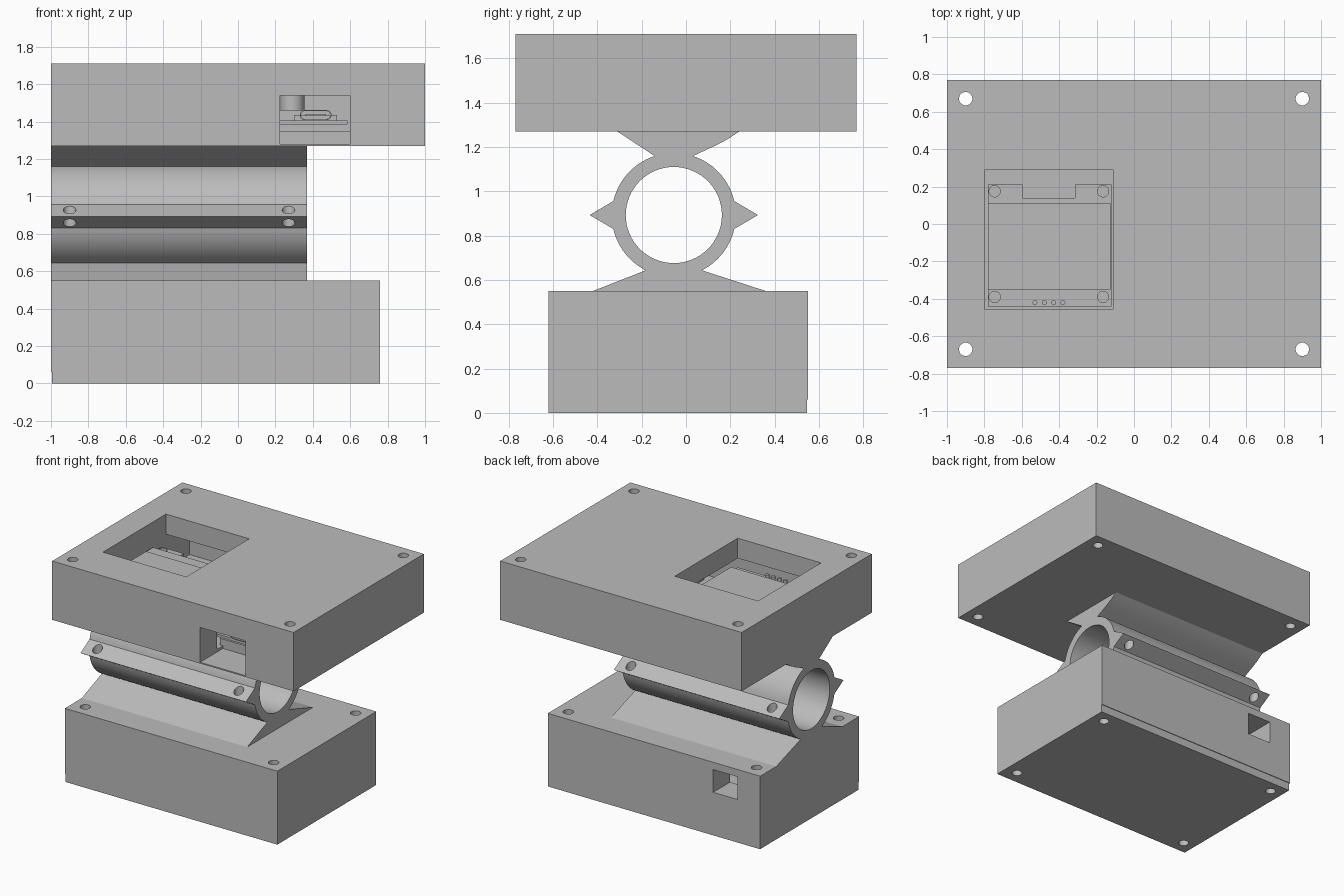
import bpy, bmesh
from math import radians, cos, sin
from mathutils import Matrix

cube = bpy.data.objects.get("Cube")
if cube:
    bpy.data.objects.remove(cube, do_unlink=True)

# Single plain grey material
grey = bpy.data.materials.new("plain_grey")
grey.use_nodes = True
colour = (0.5, 0.5, 0.5, 1)
grey.diffuse_color = colour
grey.node_tree.nodes["Principled BSDF"].inputs["Base Color"].default_value = colour


def add_object(name, bm):
    bmesh.ops.recalc_face_normals(bm, faces=bm.faces)
    mesh = bpy.data.meshes.new(name)
    bm.to_mesh(mesh)
    bm.free()
    mesh.materials.append(grey)
    obj = bpy.data.objects.new(name, mesh)
    bpy.context.collection.objects.link(obj)
    return obj


def add_box(bm, x, y, z):
    size = Matrix.Diagonal((x[1] - x[0], y[1] - y[0], z[1] - z[0], 1))
    centre = Matrix.Translation((sum(x) / 2, sum(y) / 2, sum(z) / 2))
    bmesh.ops.create_cube(bm, size=1, matrix=centre @ size)


def box(name, x, y, z):
    bm = bmesh.new()
    add_box(bm, x, y, z)
    return add_object(name, bm)


def posts(name, spots, radius, z):
    """Upright cylinders at each (x, y) spot."""
    bm = bmesh.new()
    for x, y in spots:
        bmesh.ops.create_cone(bm, cap_ends=True, segments=32, radius1=radius, radius2=radius,
                              depth=z[1] - z[0], matrix=Matrix.Translation((x, y, sum(z) / 2)))
    return add_object(name, bm)


def extrude_profile(name, points, x):
    """Extrude a (y, z) outline along x."""
    bm = bmesh.new()
    face = bm.faces.new([bm.verts.new((x[0], y, z)) for y, z in points])
    moved = bmesh.ops.extrude_face_region(bm, geom=[face])["geom"]
    bmesh.ops.translate(bm, vec=(x[1] - x[0], 0, 0),
                        verts=[v for v in moved if isinstance(v, bmesh.types.BMVert)])
    return add_object(name, bm)


def cut(obj, *cutters):
    bpy.context.view_layer.objects.active = obj
    for cutter in cutters:
        mod = obj.modifiers.new("cut", "BOOLEAN")
        mod.operation = "DIFFERENCE"
        mod.solver = "EXACT"
        mod.object = cutter
        bpy.ops.object.modifier_apply(modifier=mod.name)
    for cutter in cutters:
        bpy.data.objects.remove(cutter, do_unlink=True)


def smooth(obj):
    bpy.ops.object.select_all(action="DESELECT")
    obj.select_set(True)
    bpy.context.view_layer.objects.active = obj
    bpy.ops.object.shade_smooth_by_angle(angle=radians(25))


# Upper housing: hollow, display window on top, port in front, corner holes
upper = box("upper_housing", (-1, 1), (-0.77, 0.77), (1.27, 1.71))
cut(upper,
    box("cavity", (-0.8, 0.8), (-0.57, 0.57), (1.3, 1.56)),
    box("window", (-0.8, -0.11), (-0.455, 0.29), (1.5, 1.8)),
    box("port", (0.225, 0.6), (-0.8, -0.5), (1.28, 1.54)),
    posts("holes", [(x, y) for x in (-0.9, 0.9) for y in (-0.67, 0.67)], 0.036, (1.2, 1.8)))
smooth(upper)

# Lower housing: hollow with a rear cable opening, closed by a thin lid
corners = [(x, y) for x in (-0.9, 0.66) for y in (-0.52, 0.45)]
lower = box("lower_housing", (-1, 0.76), (-0.62, 0.55), (0.06, 0.55))
cut(lower,
    box("cavity", (-0.8, 0.56), (-0.42, 0.35), (0, 0.5)),
    box("cable_opening", (-0.81, -0.61), (0.3, 0.7), (0.325, 0.495)),
    posts("holes", corners, 0.036, (-0.1, 0.7)))
smooth(lower)
lid = box("lower_lid", (-0.995, 0.76), (-0.62, 0.545), (0, 0.06))
cut(lid, posts("holes", corners, 0.036, (-0.1, 0.2)))
smooth(lid)

# Tube clamp: ring, pointed side flanges and flared saddles in one profile
CY, CZ, R = -0.055, 0.893, 0.28


def arc(start, end, radius=R, steps=14):
    angles = [radians(start + (end - start) * i / steps) for i in range(steps + 1)]
    return [(CY + radius * cos(a), CZ + radius * sin(a)) for a in angles]


outline = (arc(13, 72) + [(0.13, 1.205), (0.19, 1.236), (0.24, 1.27), (-0.31, 1.27)]
           + arc(108, 167) + [(CY - 0.38, CZ)]
           + arc(193, 243) + [(-0.42, 0.55), (0.36, 0.55)]
           + arc(297, 347) + [(CY + 0.38, CZ)])
clamp = extrude_profile("tube_clamp", outline, (-1, 0.37))
cut(clamp,
    extrude_profile("bore", arc(0, 354.375, 0.217, 63), (-1.2, 0.6)),
    posts("bolt_holes", [(x, CY + s * 0.321) for x in (-0.9, 0.27) for s in (-1, 1)],
          0.034, (0.75, 1.05)))
smooth(clamp)

# Display module under the window
board = box("display_board", (-0.78, -0.12), (-0.44, 0.21), (1.47, 1.5))
cut(board,
    box("notch", (-0.595, -0.315), (0.14, 0.3), (1.4, 1.6)),
    posts("mount_holes", [(x, y) for x in (-0.745, -0.165) for y in (-0.39, 0.175)],
          0.03, (1.4, 1.6)))
smooth(board)
box("display_glass", (-0.78, -0.125), (-0.35, 0.11), (1.5, 1.535))
box("display_screen", (-0.775, -0.13), (-0.347, 0.02), (1.535, 1.541))
smooth(posts("display_pins", [(-0.53 + 0.05 * i, -0.42) for i in range(4)], 0.013, (1.45, 1.525)))

# Controller board with a connector behind the front port
box("controller_board", (0.2, 0.585), (-0.55, 0.3), (1.385, 1.405))
box("board_support", (0.2, 0.62), (-0.5, 0.3), (1.3, 1.35))
box("connector_base", (0.3, 0.53), (-0.52, -0.3), (1.405, 1.435))
smooth(posts("button", [(0.29, -0.48)], 0.065, (1.46, 1.54)))


def capsule(r, half):
    """Closed rounded-slot outline as (x, z)."""
    ends = [(half, -90), (-half, 90)]
    return [(0.415 + c + r * cos(radians(a + 180 * i / 10)), 1.435 + r * sin(radians(a + 180 * i / 10)))
            for c, a in ends for i in range(11)]


def capsule_solid(name, r, half, y):
    bm = bmesh.new()
    face = bm.faces.new([bm.verts.new((x, y[0], z)) for x, z in capsule(r, half)])
    moved = bmesh.ops.extrude_face_region(bm, geom=[face])["geom"]
    bmesh.ops.translate(bm, vec=(0, y[1] - y[0], 0),
                        verts=[v for v in moved if isinstance(v, bmesh.types.BMVert)])
    return add_object(name, bm)


shell = capsule_solid("connector_shell", 0.028, 0.057, (-0.56, -0.35))
cut(shell, capsule_solid("slot", 0.021, 0.057, (-0.7, -0.4)))
smooth(shell)
box("connector_tongue", (0.36, 0.47), (-0.54, -0.39), (1.43, 1.44))
